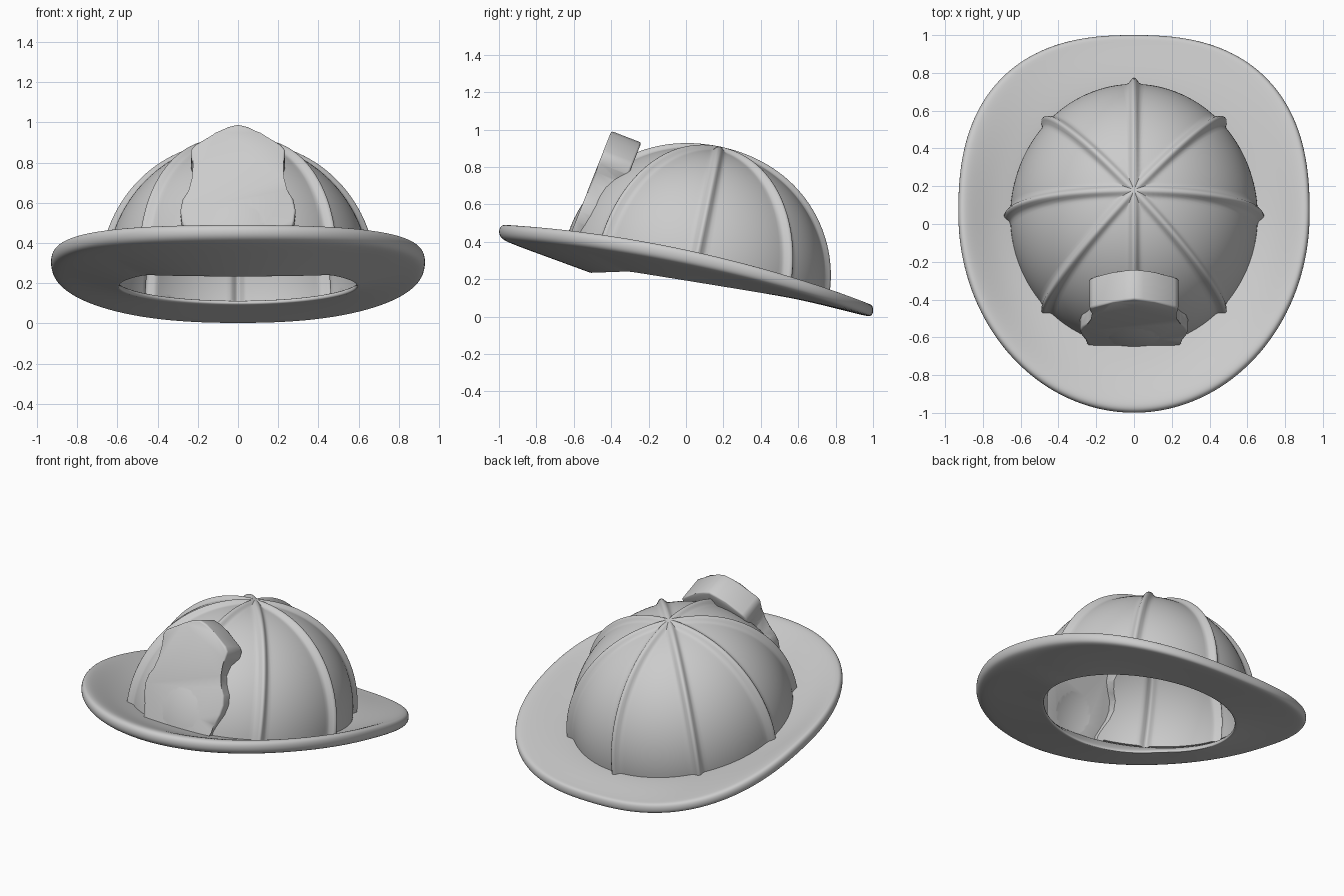
import bpy, bmesh
from math import sin, cos, pi, exp, copysign
from mathutils import Vector

if "Cube" in bpy.data.objects:
    bpy.data.objects.remove(bpy.data.objects["Cube"])

TILT_S, TILT_C = 0.203, 0.979      # the crown leans back with the brim


def make(name, build):
    bm = bmesh.new()
    build(bm)
    bmesh.ops.recalc_face_normals(bm, faces=bm.faces)
    me = bpy.data.meshes.new(name)
    bm.to_mesh(me)
    bm.free()
    ob = bpy.data.objects.new(name, me)
    bpy.context.collection.objects.link(ob)
    return ob


def bridge(bm, a, b):
    n = len(a)
    for i in range(n):
        bm.faces.new((a[i], a[(i + 1) % n], b[(i + 1) % n], b[i]))


def activate(ob):
    bpy.ops.object.select_all(action='DESELECT')
    ob.select_set(True)
    bpy.context.view_layer.objects.active = ob


# Ribbed dome: half ellipsoid with raised meridian ribs (front one stops at the shield)
def dome(name, offset, skirt):
    rx, ry, h = 0.655 - offset, 0.703 - offset, 0.67 - offset
    angles = []
    for k in range(8):
        for j in range(-12, 12):
            u = j / 12
            angles.append((k, copysign(abs(u) ** 1.6, u) * pi / 8))

    def point(k, da, phi):
        t = k * pi / 4 + da
        n = Vector((cos(phi) * cos(t) / rx, cos(phi) * sin(t) / ry, sin(phi) / h)).normalized()
        d = rx * cos(phi) * sin(da)
        bump = 0.033 * exp(-(abs(d) / 0.022) ** 2.6) * (1 - 0.4 * sin(phi) ** 8)
        if k == 6 and phi < 0.9:
            bump = 0
        return Vector((rx * cos(phi) * cos(t), ry * cos(phi) * sin(t), h * sin(phi))) + n * bump

    def world(p):
        return Vector((p.x, 0.04 + p.y * TILT_C + p.z * TILT_S,
                       0.234 - p.y * TILT_S + p.z * TILT_C))

    def build(bm):
        rings = []
        if skirt:
            rings.append([bm.verts.new(world(point(b, d, 0) - Vector((0, 0, skirt))))
                          for b, d in angles])
        for i in range(40):
            phi = i / 40 * pi / 2
            rings.append([bm.verts.new(world(point(b, d, phi))) for b, d in angles])
        for a, b in zip(rings, rings[1:]):
            bridge(bm, a, b)
        tip = bm.verts.new(world(point(0, 0, pi / 2)))
        top = rings[-1]
        for i in range(len(top)):
            bm.faces.new((top[i], top[(i + 1) % len(top)], tip))
        bm.faces.new(rings[0][::-1])
    return make(name, build)


# Front shield: mirrored outline extruded along its leaning normal
HALF = [(0, 0.992), (0.05, 0.98), (0.11, 0.95), (0.215, 0.89), (0.235, 0.865), (0.232, 0.82),
        (0.213, 0.775), (0.217, 0.72), (0.245, 0.665), (0.275, 0.62), (0.287, 0.565),
        (0.28, 0.51), (0.255, 0.45), (0.235, 0.40), (0.23, 0.33)]


def shield(name, inset, front, back):
    half = [(max(0, x - inset), z - (inset if z > 0.8 else 0)) for x, z in HALF]
    half = [half[0]] + [p for p in half if p[0] > 0.03]
    pts = half + [(-x, z) for x, z in half[:0:-1]]

    def build(bm):
        loops = []
        for depth in (front, back):
            loops.append([bm.verts.new((x, -0.40 - (0.99 - z) * 0.395 + depth * 0.933,
                                        z - depth * 0.36)) for x, z in pts])
        bridge(bm, *loops)
        caps = [bm.faces.new(l) for l in loops]
        if not inset:
            edges = list({e for f in caps for e in f.edges})
            bmesh.ops.bevel(bm, geom=edges, offset=0.012, segments=3,
                            profile=0.5, affect='EDGES')
    return make(name, build)


# Crown: dome joined to the shield, then hollowed to a thin shell
crown = dome("crown", 0, 0)
steps = [(shield("shield_outer", 0, 0, 0.172), 'UNION'),
         (dome("crown_hollow", 0.038, 0.25), 'DIFFERENCE'),
         (shield("shield_hollow", 0.038, 0.038, 0.14), 'DIFFERENCE')]
for part, op in steps:
    activate(crown)
    mod = crown.modifiers.new(op, 'BOOLEAN')
    mod.operation, mod.object, mod.solver = op, part, 'EXACT'
    bpy.ops.object.modifier_apply(modifier=mod.name)
    bpy.data.objects.remove(part)
activate(crown)
bpy.ops.object.shade_smooth_by_angle(angle=0.8)


# Brim: closed section swept round the head, dished above and sloping below
def brim(bm):
    def mix(a, b, t):
        return a + (b - a) * t

    count, rings = 72, []
    for i in range(count):
        t = 2 * pi * i / count
        c, s = cos(t), sin(t)
        n, b = (2.5, 0.95) if s > 0 else (2.0, 1.05)
        r = (abs(c / 0.93) ** n + abs(s / b) ** n) ** (-1 / n)
        O = Vector((r * c, 0.05 + r * s))
        D = Vector((0.65 * c, 0.04 + 0.67 * s))
        R = Vector((0.59 * c, 0.05 + 0.55 * s))
        zo = 0.300 - 0.21 * O.y - 0.055 * O.y ** 2 + 0.025 * O.x ** 2
        zd = 0.25 - 0.19 * D.y
        zr = 0.190 - 0.16 * R.y - 0.2 * max(0, -R.y - 0.3)
        sec = [(D * 0.96, zd - 0.01), (D, zd)]
        sec += [(mix(D, O, u), mix(zd, zo + 0.035, v))
                for u, v in ((0.35, 0.3), (0.7, 0.8), (0.9, 1.05))]
        sec += [(mix(D, O, 0.985), zo + 0.03), (mix(D, O, 1.01), zo),
                (mix(D, O, 0.985), zo - 0.035)]
        sec += [(mix(O, R, u), mix(zo - 0.042, zr, u)) for u in (0.1, 0.4, 0.75, 0.96)]
        sec += [(R, zr), (R, zr + 0.025)]
        rings.append([bm.verts.new((p.x, p.y, z)) for p, z in sec])
    for i in range(count):
        bridge(bm, rings[i], rings[(i + 1) % count])


brim_ob = make("brim", brim)
sub = brim_ob.modifiers.new("smooth", 'SUBSURF')
sub.levels = sub.render_levels = 2
activate(brim_ob)
bpy.ops.object.shade_smooth()
